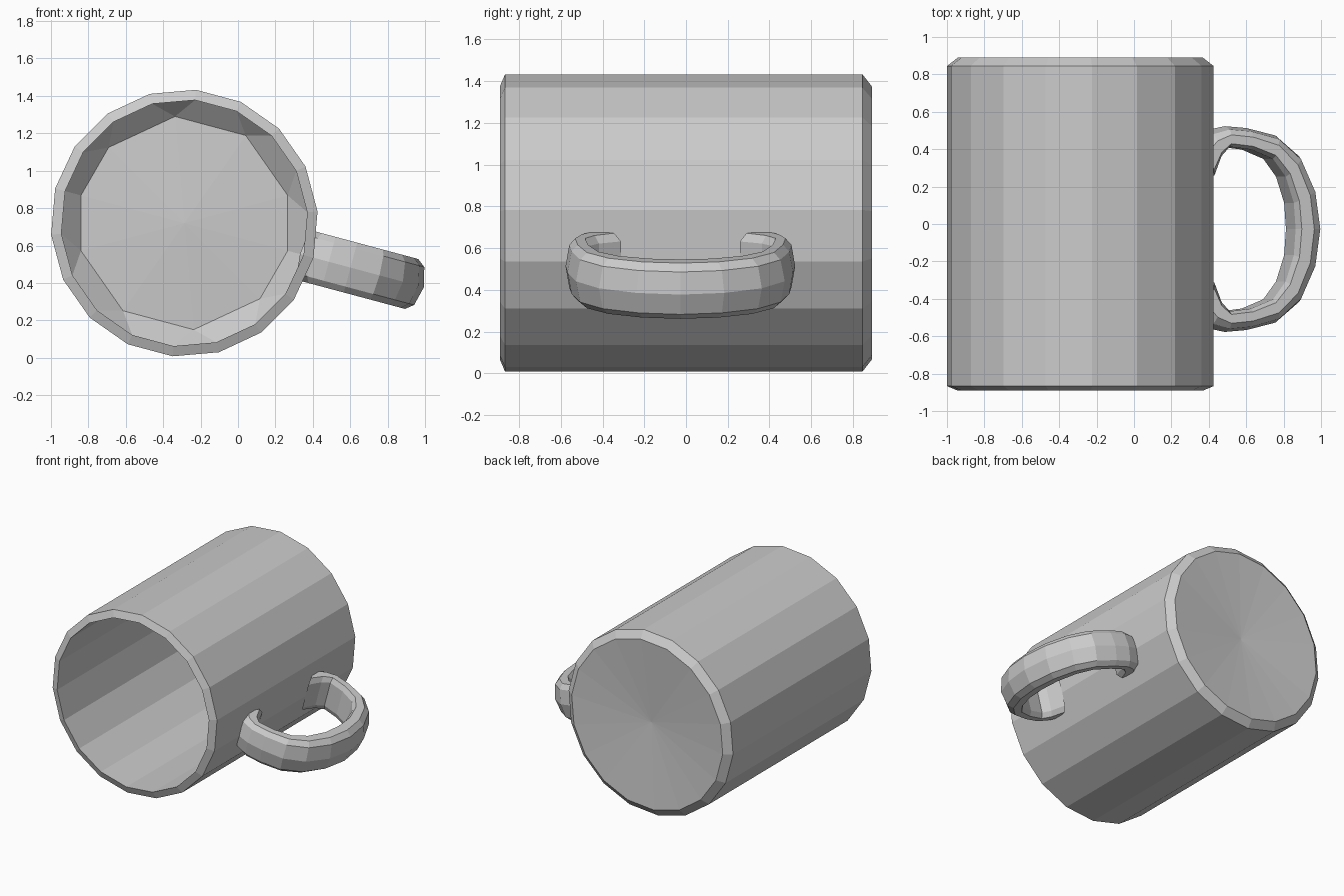
import bpy, bmesh
from math import sin, cos, radians
from mathutils import Vector

cube = bpy.data.objects.get("Cube")
if cube:
    bpy.data.objects.remove(cube)

SIDES = 18
CENTRE = Vector((-0.287, 0, 0.72))
TILT = radians(-15)          # direction of the handle around the mug axis
OUT = Vector((cos(TILT), 0, sin(TILT)))
SIDE = Vector((-sin(TILT), 0, cos(TILT)))

grey = bpy.data.materials.new("plain_grey")
grey.use_nodes = True
colour = (0.6, 0.6, 0.6, 1)
grey.diffuse_color = colour
grey.node_tree.nodes["Principled BSDF"].inputs["Base Color"].default_value = colour


def place(u, y, v):
    """Handle-aligned coordinates to world."""
    return CENTRE + OUT * u + SIDE * v + Vector((0, y, 0))


def finish(bm, name):
    bmesh.ops.recalc_face_normals(bm, faces=bm.faces)
    mesh = bpy.data.meshes.new(name)
    bm.to_mesh(mesh)
    bm.free()
    mesh.materials.append(grey)
    obj = bpy.data.objects.new(name, mesh)
    bpy.context.collection.objects.link(obj)


def ring(bm, radius, y, degrees):
    return [bm.verts.new(place(radius * cos(radians(a)), y, radius * sin(radians(a))))
            for a in degrees]


def bridge(bm, a, b):
    for i in range(len(a)):
        k = (i + 1) % len(a)
        bm.faces.new((a[i], a[k], b[k], b[i]))


def fan(bm, loop, y):
    tip = bm.verts.new(place(0, y, 0))
    for i in range(len(loop)):
        bm.faces.new((loop[i], loop[(i + 1) % len(loop)], tip))


# Mug body: recessed base, outer wall, bevelled rim, inner wall
bm = bmesh.new()
round_angles = [i * 360 / SIDES for i in range(SIDES)]
profile = [(0.657, 0.89), (0.715, 0.845), (0.715, -0.867), (0.66, -0.89), (0.66, 0.68)]
rings = [ring(bm, r, y, round_angles) for r, y in profile]
for a, b in zip(rings, rings[1:]):
    bridge(bm, a, b)
fan(bm, rings[0], 0.84)

# Inner floor: a coarser ring joined to the wall by pairs of corners
half = [30, 70, 110, 150]
floor = ring(bm, 0.572, 0.78, [0] + half + [180] + [360 - a for a in reversed(half)])
wall = rings[-1]
for i in range(SIDES):
    k = (i + 1) % SIDES
    j, m = [(n + 1 + (n > SIDES // 2)) // 2 for n in (i, k)]
    corners = [wall[i], wall[k], floor[m]]
    if j != m:
        corners.append(floor[j])
    bm.faces.new(corners)
fan(bm, floor, 0.75)
finish(bm, "mug_body")

# Handle: paired outer and inner rails, mirrored about its middle
rails = [((0.64, 0.50), (0.715, 0.285)), ((0.70, 0.53), (0.755, 0.39)),
         ((0.80, 0.55), (0.80, 0.44)), ((0.92, 0.54), (0.92, 0.425)),
         ((1.08, 0.50), (1.04, 0.375)), ((1.21, 0.39), (1.11, 0.28)),
         ((1.295, 0.21), (1.155, 0.14)), ((1.326, 0), (1.165, 0))]
rails += [((o[0], -o[1]), (i[0], -i[1])) for o, i in reversed(rails[:-1])]
# Cross-section: share of the way from outer to inner rail, and offset sideways
right = [(0.16, 0.105), (0.42, 0.138), (0.85, 0.138), (1, 0.1)]
section = [(0, 0)] + right + [(t, -v) for t, v in reversed(right)]

bm = bmesh.new()
loops = []
for outer, inner in rails:
    o, i = Vector(outer), Vector(inner)
    loop = []
    for t, v in section:
        p = o.lerp(i, t)
        loop.append(bm.verts.new(place(p.x, p.y - 0.027, v)))
    loops.append(loop)
for a, b in zip(loops, loops[1:]):
    bridge(bm, a, b)
bm.faces.new(loops[0])
bm.faces.new(loops[-1])
finish(bm, "handle")
